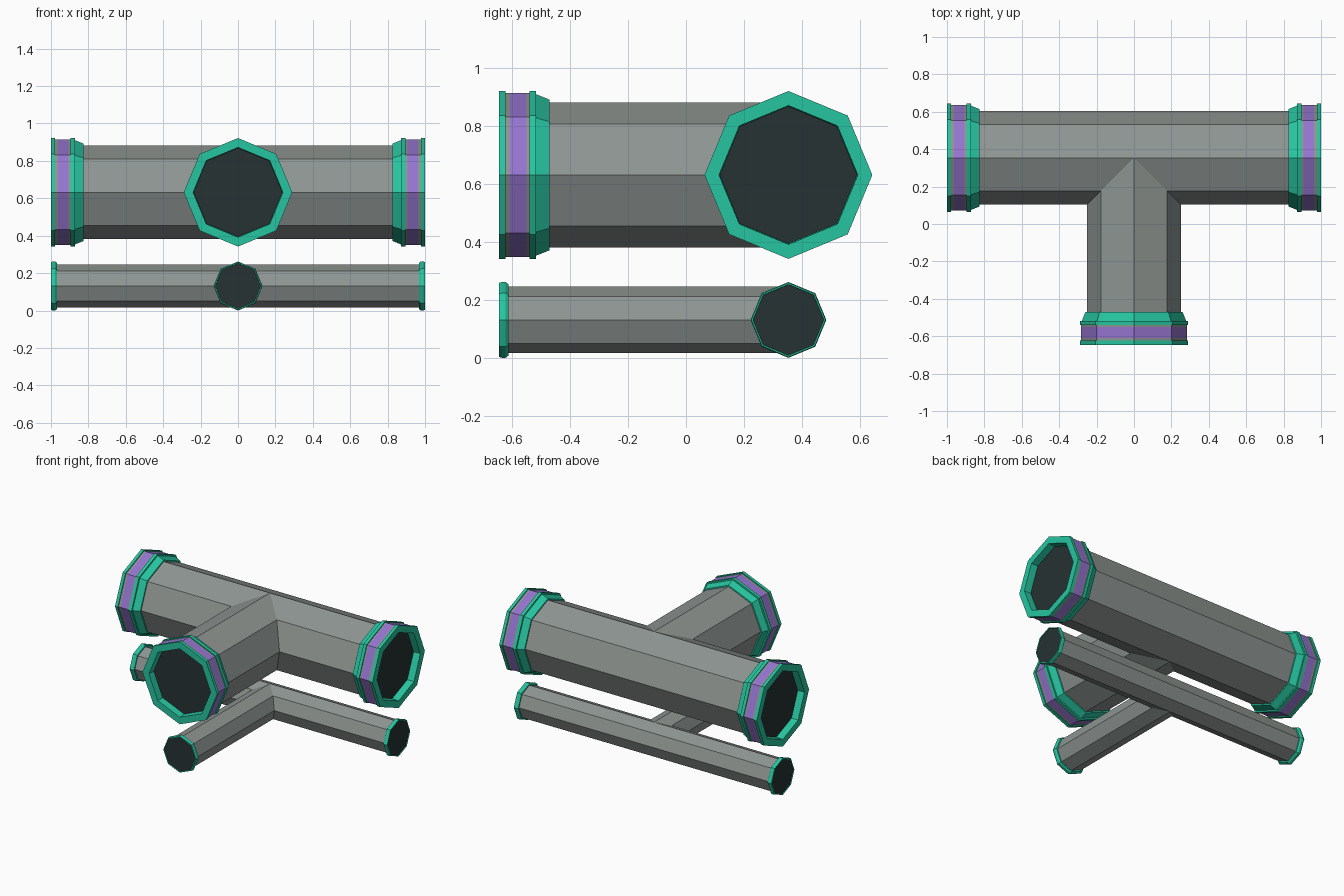
import bpy, bmesh, math
from mathutils import Vector

SIDES = 8
AXIS_Y = 0.354
UP = Vector((0, 0, 1))
ARMS = {"left": Vector((1, 0, 0)), "right": Vector((-1, 0, 0)), "front": Vector((0, -1, 0))}

cube = bpy.data.objects.get("Cube")
if cube:
    bpy.data.objects.remove(cube)


def material(name, r, g, b):
    mat = bpy.data.materials.new(name)
    mat.use_nodes = True
    mat.diffuse_color = (r, g, b, 1)
    mat.node_tree.nodes["Principled BSDF"].inputs["Base Color"].default_value = (r, g, b, 1)
    return mat


MATS = [material("pipe_grey", 0.27, 0.30, 0.285),
        material("flange_teal", 0.02, 0.56, 0.35),
        material("band_purple", 0.30, 0.175, 0.62),
        material("bore_dark", 0.019, 0.032, 0.033)]
GREY, TEAL, PURPLE, DARK = range(len(MATS))


def finish(name, bm):
    mesh = bpy.data.meshes.new(name)
    bm.to_mesh(mesh)
    bm.free()
    for mat in MATS:
        mesh.materials.append(mat)
    bpy.context.collection.objects.link(bpy.data.objects.new(name, mesh))


def circle(radius):
    """Sideways and upward offsets of each corner, with a corner at the top."""
    steps = [math.tau * k / SIDES for k in range(SIDES)]
    return [(radius * math.cos(a), radius * math.sin(a)) for a in steps]


def bridge(bm, ring_a, ring_b, mat):
    for k in range(SIDES):
        n = (k + 1) % SIDES
        face = bm.faces.new((ring_a[k], ring_a[n], ring_b[n], ring_b[k]))
        face.material_index = mat


def tee_pipe(name, z, radius, reach):
    """Three arms mitred together into one T-shaped pipe."""
    bm = bmesh.new()
    centre = Vector((0, AXIS_Y, z))
    for arm, axis in ARMS.items():
        side = UP.cross(axis)
        inner, outer = [], []
        for s, u in circle(radius):
            edge = centre + side * s + UP * u
            # The mitre recedes with distance from the junction centre
            cut = abs(s) if arm == "front" else max(0, -side.y * s)
            inner.append(bm.verts.new(edge + axis * cut))
            outer.append(bm.verts.new(edge + axis * reach))
        bridge(bm, inner, outer, GREY)
    bmesh.ops.remove_doubles(bm, verts=bm.verts, dist=1e-4)
    bmesh.ops.dissolve_limit(bm, angle_limit=0.001, verts=bm.verts, edges=bm.edges)
    finish(name, bm)


def end_fitting(name, z, axis, profile):
    """Turn (depth from mouth, radius, material) steps about the arm, then cap the bore."""
    bm = bmesh.new()
    centre = Vector((0, AXIS_Y, z))
    side = UP.cross(axis)
    rings = [[bm.verts.new(centre + axis * (1 - depth) + side * s + UP * u)
              for s, u in circle(radius)] for depth, radius, _ in profile]
    for ring, following, step in zip(rings, rings[1:], profile):
        bridge(bm, ring, following, step[2])
    bm.faces.new(rings[-1]).material_index = DARK
    finish(name, bm)


# Collar, banded sleeve, mouth flange and recessed bore of the large pipe
LARGE_END = [(0.175, 0.25, TEAL), (0.175, 0.26, TEAL), (0.128, 0.279, TEAL),
             (0.128, 0.29, TEAL), (0.105, 0.29, TEAL), (0.105, 0.283, GREY),
             (0.095, 0.283, PURPLE), (0.037, 0.283, GREY), (0.022, 0.283, TEAL),
             (0.022, 0.29, TEAL), (0, 0.29, TEAL), (0, 0.24, TEAL), (0.05, 0.237, DARK)]

# Thin lip of the small pipe
SMALL_END = [(0.032, 0.115, TEAL), (0.032, 0.124, TEAL), (0.022, 0.131, TEAL),
             (0.01, 0.131, TEAL), (0, 0.128, TEAL), (0, 0.123, TEAL), (0.004, 0.122, DARK)]

for size, z, radius, reach, profile in (("large", 0.632, 0.25, 0.85, LARGE_END),
                                        ("small", 0.131, 0.115, 0.98, SMALL_END)):
    tee_pipe(size + "_tee_pipe", z, radius, reach)
    for arm, axis in ARMS.items():
        end_fitting(f"{size}_{arm}_end_fitting", z, axis, profile)
